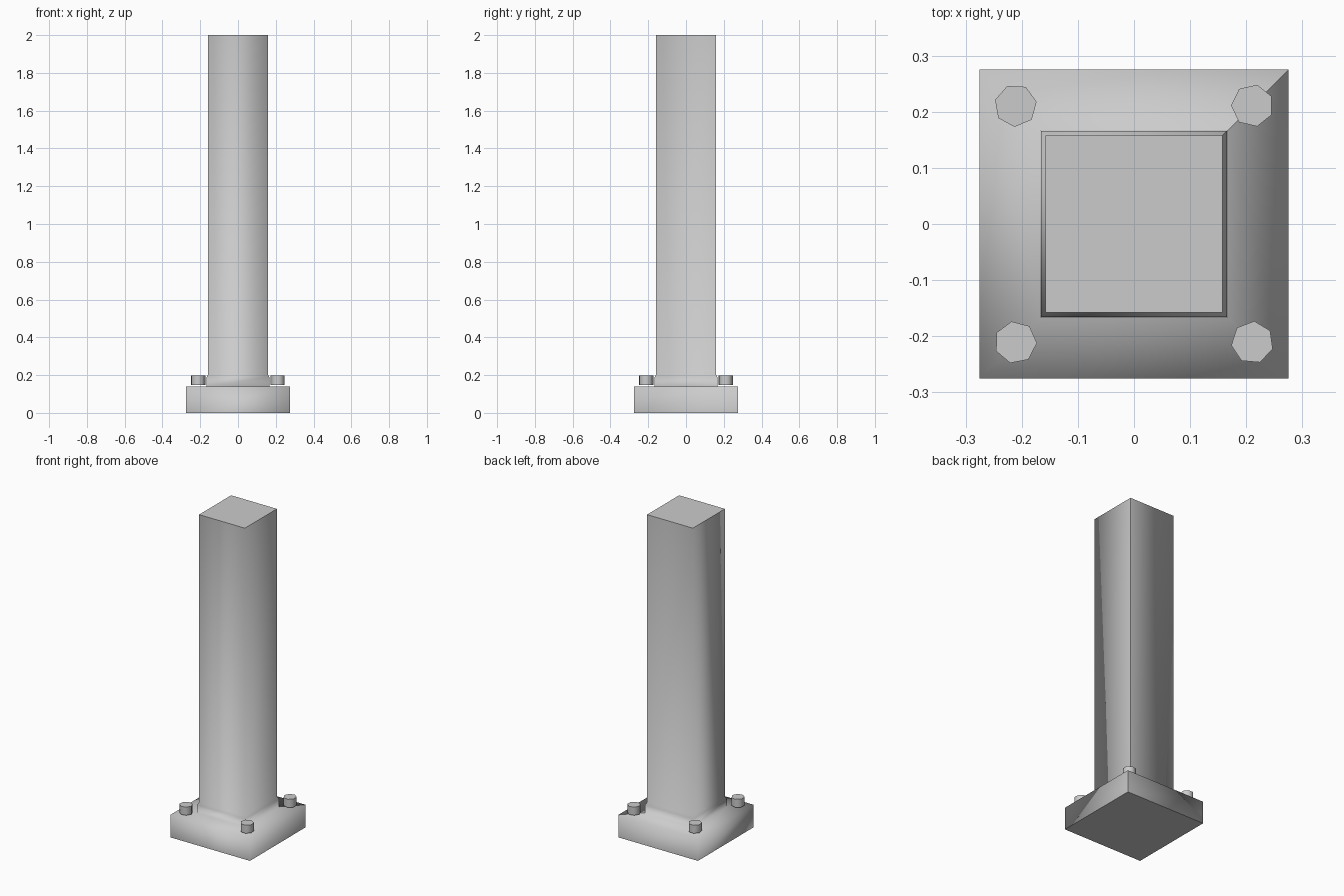
import bpy, bmesh
from math import radians, cos, sin

if "Cube" in bpy.data.objects:
    bpy.data.objects.remove(bpy.data.objects["Cube"])


def finish(name, bm, sharp):
    """Turn a bmesh into a smooth object, keeping the chosen edges sharp."""
    bmesh.ops.recalc_face_normals(bm, faces=bm.faces)
    for f in bm.faces:
        f.smooth = True
    for e in bm.edges:
        e.smooth = not sharp(e)
    mesh = bpy.data.meshes.new(name)
    bm.to_mesh(mesh)
    bm.free()
    obj = bpy.data.objects.new(name, mesh)
    bpy.context.collection.objects.link(obj)


def loft(rings):
    """Join a stack of equal vertex rings and cap both ends."""
    bm = bmesh.new()
    loops = [[bm.verts.new(p) for p in ring] for ring in rings]
    n = len(loops[0])
    for a, b in zip(loops, loops[1:]):
        for i in range(n):
            j = (i + 1) % n
            bm.faces.new((a[i], a[j], b[j], b[i]))
    bm.faces.new(loops[0])
    bm.faces.new(loops[-1])
    return bm


def square(h, z):
    return [(-h, -h, z), (h, -h, z), (h, h, z), (-h, h, z)]


# post: square base plate, low collar and tall shaft in one smooth-shaded piece
profile = [(0.275, 0.0), (0.275, 0.14), (0.167, 0.14),
           (0.166, 0.19), (0.158, 0.205), (0.158, 2.0)]
post = loft([square(h, z) for h, z in profile])


def post_sharp(e):
    cap = all(v.co.z < 0.001 or v.co.z > 1.999 for v in e.verts)
    back_corner = all(v.co.x > 0 and v.co.y > 0 for v in e.verts)
    return cap or back_corner


finish("post", post, post_sharp)

# anchor bolts: seven-sided heads, each turned a little differently
for i, (sx, sy, turn) in enumerate([(-1, 1, 113), (1, 1, 77), (-1, -1, 101), (1, -1, 85)]):
    def ring(z):
        angles = [radians(turn + k * 360 / 7) for k in range(7)]
        return [(sx * 0.211 + 0.038 * cos(a), sy * 0.211 + 0.038 * sin(a), z) for a in angles]
    finish(f"bolt_{i + 1}", loft([ring(0.147), ring(0.198)]),
           lambda e: abs(e.verts[0].co.z - e.verts[1].co.z) < 0.001)
